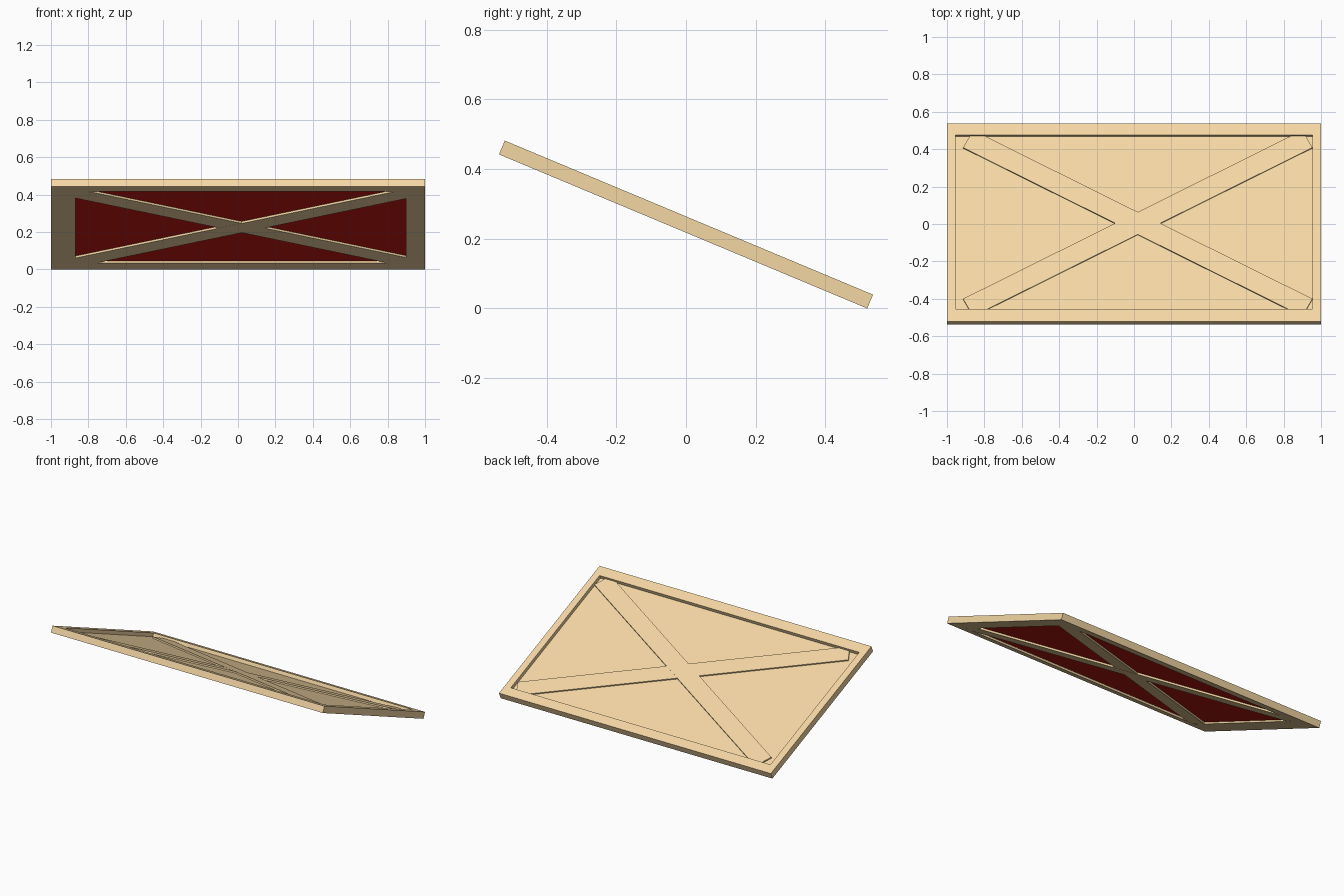
import bpy, bmesh, math
from mathutils import Matrix

if "Cube" in bpy.data.objects:
    bpy.data.objects.remove(bpy.data.objects["Cube"])

# Built flat (x across, y down the slope, z thickness), then tilted
TILT = math.radians(22.7)
L, T = 0.573, 0.0215
PLACE = (Matrix.Translation((0, 0, L * math.sin(TILT) + T * math.cos(TILT)))
         @ Matrix.Rotation(-TILT, 4, 'X'))


def material(name, color):
    m = bpy.data.materials.new(name)
    m.diffuse_color = (*color, 1)
    m.use_nodes = True
    m.node_tree.nodes["Principled BSDF"].inputs["Base Color"].default_value = m.diffuse_color
    return m


wood = material("light_wood", (0.91, 0.68, 0.37))
red = material("red_backing", (0.58, 0.012, 0.007))


def finish(name, bm, mats, local=Matrix()):
    bmesh.ops.recalc_face_normals(bm, faces=bm.faces)
    me = bpy.data.meshes.new(name)
    bm.to_mesh(me)
    bm.free()
    for m in mats:
        me.materials.append(m)
    me.transform(PLACE @ local)
    ob = bpy.data.objects.new(name, me)
    bpy.context.collection.objects.link(ob)
    return ob


def box(x0, x1, y0, y1, z0, z1):
    bm = bmesh.new()
    bmesh.ops.create_cube(bm, size=1)
    bmesh.ops.scale(bm, vec=(x1 - x0, y1 - y0, z1 - z0), verts=bm.verts)
    bmesh.ops.translate(bm, vec=((x0 + x1) / 2, (y0 + y1) / 2, (z0 + z1) / 2), verts=bm.verts)
    return bm


# Frame: rectangular loops joined in a ring, wider side rails underneath
loops = [(-1, 1, -L, L, -T), (-1, 1, -L, L, T),
         (-0.955, 0.955, -0.503, 0.508, T), (-0.955, 0.955, -0.503, 0.508, -0.010),
         (-0.87, 0.898, -0.508, 0.488, -0.010), (-0.87, 0.898, -0.508, 0.488, -T)]
bm = bmesh.new()
rings = [[bm.verts.new((x, y, z)) for x, y in ((a, c), (b, c), (b, d), (a, d))]
         for a, b, c, d, z in loops]
for i, r in enumerate(rings):
    s = rings[(i + 1) % len(rings)]
    for k in range(4):
        n = (k + 1) % 4
        bm.faces.new((r[k], r[n], s[n], s[k]))
finish("frame", bm, [wood])

# Panel: wood above, red underside
bm = box(-0.956, 0.956, -0.51, 0.51, -0.0098, -0.002)
bm.normal_update()
for f in bm.faces:
    f.material_index = 1 if f.normal.z < -0.5 else 0
finish("panel", bm, [wood, red])

# Crossed braces, showing on both sides of the panel
for name, sign, lift in (("brace_a", -1, 0.0005), ("brace_b", 1, 0)):
    local = Matrix.Translation((0.02, 0.002, 0)) @ Matrix.Rotation(sign * math.radians(28.3), 4, 'Z')
    finish(name, box(-1.03, 1.03, -0.057, 0.057, -T + 0.0007 - lift, 0.0065 + lift), [wood], local)
